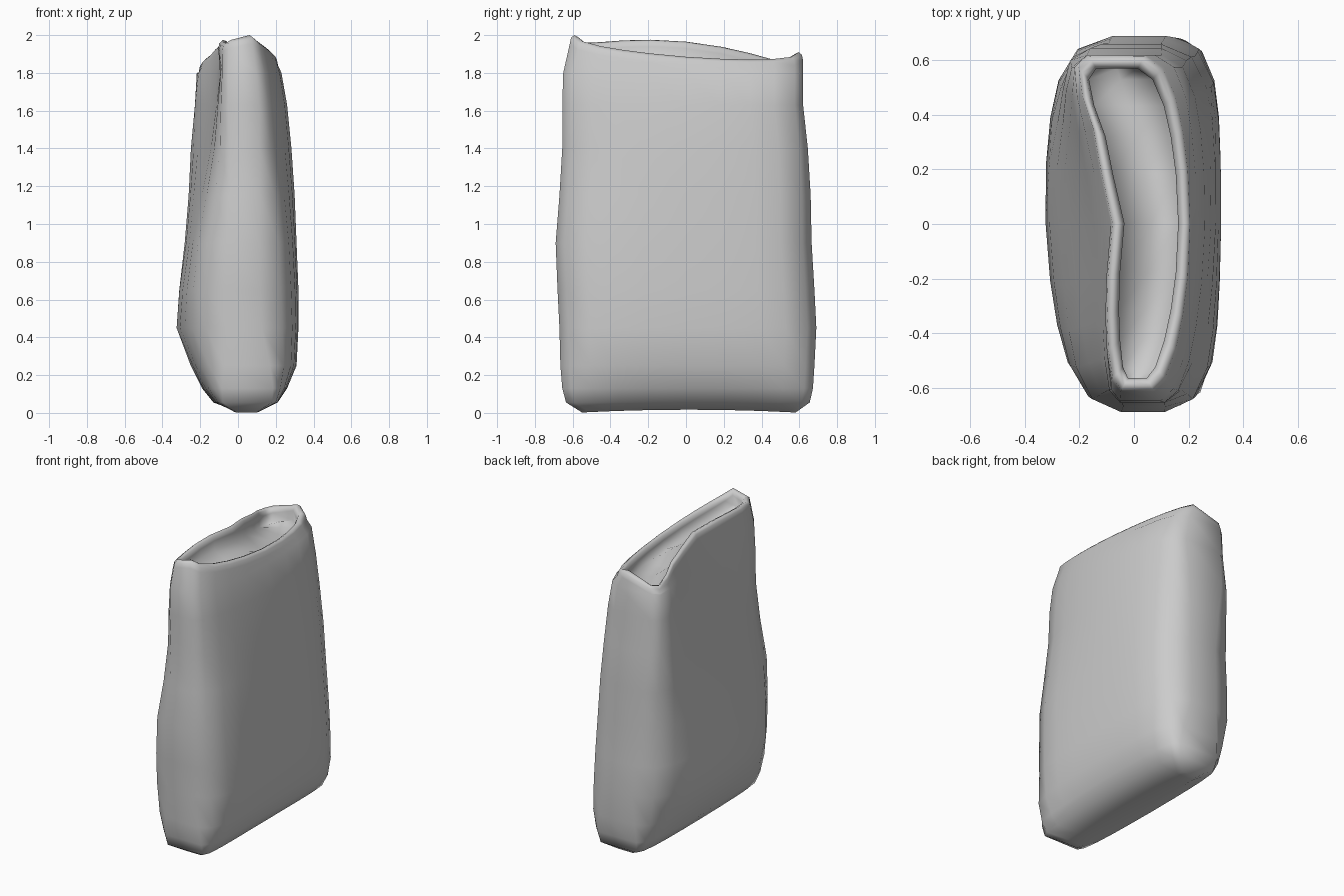
import bpy, bmesh

if "Cube" in bpy.data.objects:
    bpy.data.objects.remove(bpy.data.objects["Cube"])

# stations along the wide direction; end stations are pulled in to bevel the corners
T = [0, .035, .12, .22, .34, .5, .66, .78, .88, .965, 1]
PULL = [.32, .1, .015, 0, 0, 0, 0, 0, .015, .1, .32]


def curve(a, m, b, t):
    # parabola through front, middle and back values
    return a * (1 - t) * (1 - 2 * t) + 4 * m * t * (1 - t) + b * t * (2 * t - 1)


def ring(y0, y1, left, right, zl, zr, k=1, inset=0, drop=0, bump=0):
    y0, y1 = y0 + inset, y1 - inset
    a, b = [], []
    for t, p in zip(T, PULL):
        l, r = curve(*left, t) + inset, curve(*right, t) - inset
        y = y0 + (y1 - y0) * t
        w = (r - l) * p * k
        lift = bump * p / .32
        a.append([l + w, y, curve(*zl, t) + lift - drop])
        b.append([r - w, y, curve(*zr, t) + lift - drop])
    return a, b


# sack body levels: z, corner bevel, y front, y back, left wall x, right wall x (front, middle, back)
LEVELS = [
    (.01, .3, -.55, .58, (-.02, -.02, -.02), (.11, .11, .11)),
    (.055, .3, -.635, .655, (-.11, -.13, -.12), (.21, .21, .21)),
    (.13, .45, -.655, .672, (-.14, -.19, -.16), (.24, .26, .25)),
    (.25, .7, -.665, .68, (-.175, -.25, -.20), (.27, .31, .28)),
    (.45, 1, -.67, .69, (-.205, -.325, -.25), (.28, .32, .29)),
    (.65, 1, -.68, .68, (-.205, -.31, -.26), (.27, .32, .285)),
    (.90, 1, -.69, .665, (-.19, -.275, -.265), (.255, .31, .275)),
    (1.15, .9, -.67, .66, (-.145, -.235, -.27), (.22, .30, .25)),
    (1.40, .75, -.655, .645, (-.115, -.185, -.28), (.185, .283, .22)),
    (1.63, .65, -.655, .62, (-.11, -.145, -.27), (.17, .26, .20)),
    (1.80, .65, -.65, .62, (-.105, -.115, -.26), (.15, .23, .165)),
]
rings = [ring(y0, y1, l, r, (z,) * 3, (z,) * 3, k) for z, k, y0, y1, l, r in LEVELS]

# rolled rim and shallow recessed mouth: inset, drop
mouth = (-.615, .62, (-.10, -.095, -.25), (.125, .212, .125),
         (1.94, 1.965, 1.82), (1.965, 1.885, 1.875), .7)
wave = [0, -.005, -.018, -.027, -.022, .01, .0, .008, 0, 0, 0]
for inset, drop in ((0, .045), (.006, .015), (.022, 0), (.04, .008), (.05, .035), (.05, .1)):
    a, b = ring(*mouth, inset=inset, drop=drop, bump=.035)
    for p, w in zip(a, wave):
        p[0] += w
    rings.append((a, b))

bm = bmesh.new()
N = len(T)
rows = [([bm.verts.new(c) for c in a], [bm.verts.new(c) for c in b]) for a, b in rings]
for (a0, b0), (a1, b1) in zip(rows, rows[1:]):
    lo, hi = a0 + b0[::-1], a1 + b1[::-1]
    for i in range(2 * N):
        j = (i + 1) % (2 * N)
        bm.faces.new((lo[i], hi[i], hi[j], lo[j]))

# bottom panel, and the mouth floor with a crumpled centre line
a, b = rows[0]
for i in range(N - 1):
    bm.faces.new((a[i], a[i + 1], b[i + 1], b[i]))
a, b = rows[-1]
dent = [0, 0, -.01, -.02, -.01, .01, -.04, -.02, -.01, 0, 0]
mid = [bm.verts.new((p.co + q.co) / 2) for p, q in zip(a, b)]
for v, d in zip(mid, dent):
    v.co.z += d
for i in range(N - 1):
    bm.faces.new((a[i], mid[i], mid[i + 1], a[i + 1]))
    bm.faces.new((mid[i], b[i], b[i + 1], mid[i + 1]))
bmesh.ops.recalc_face_normals(bm, faces=bm.faces)

# bottom touches the ground at both ends and arches slightly between
for side in rows[0]:
    for v, t in zip(side, T):
        v.co.z = .002 + .06 * t * (1 - t)

me = bpy.data.meshes.new("sack")
bm.to_mesh(me)
bm.free()
for p in me.polygons:
    p.use_smooth = True
sack = bpy.data.objects.new("sack", me)
bpy.context.collection.objects.link(sack)
